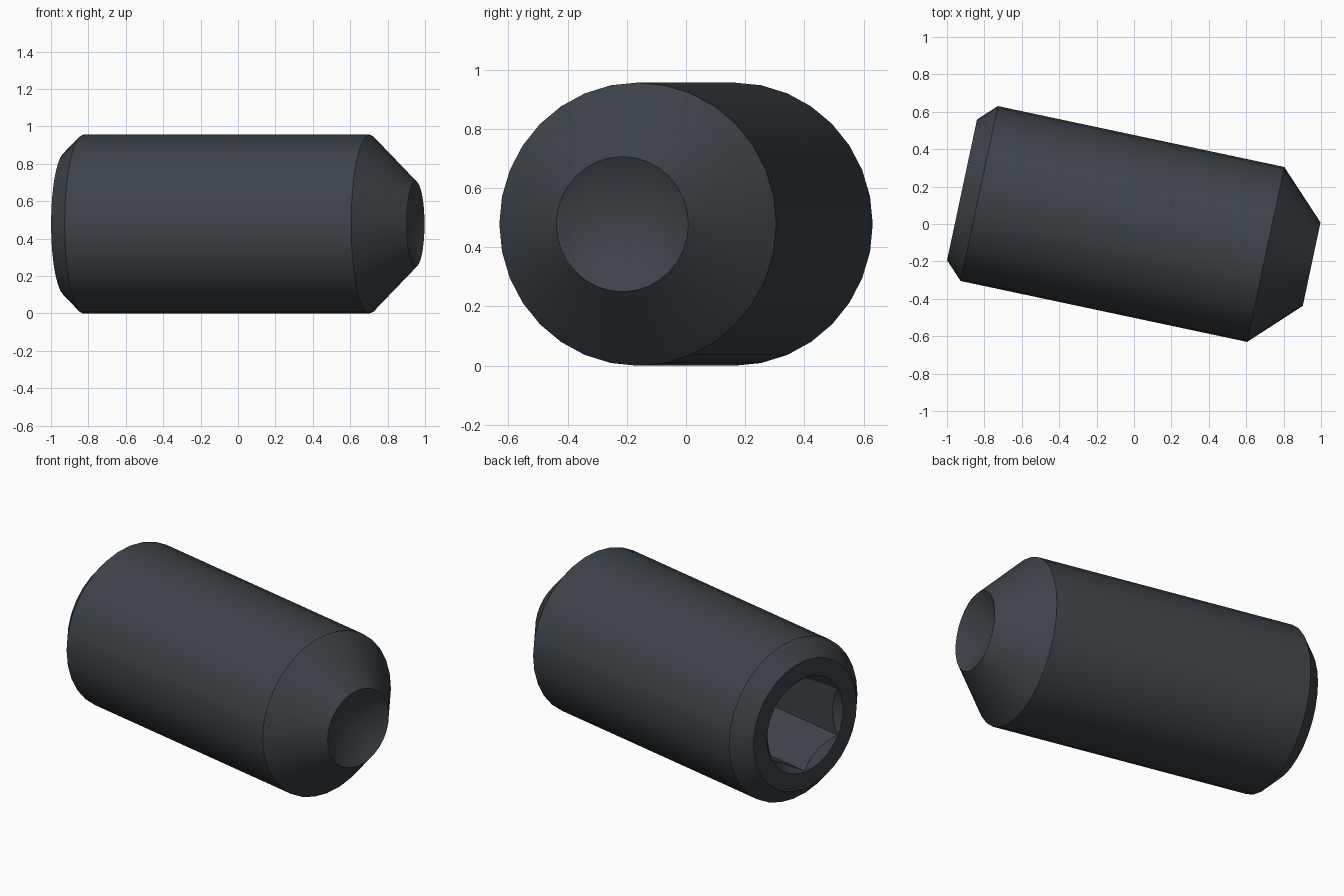
import bpy
import bmesh
from math import radians, tau
from mathutils import Matrix

default_cube = bpy.data.objects.get("Cube")
if default_cube:
    bpy.data.objects.remove(default_cube, do_unlink=True)

steel = bpy.data.materials.new("dark blackened steel")
steel.use_nodes = True
colour = (0.045, 0.056, 0.066, 1)
steel.diffuse_color = colour
steel.node_tree.nodes["Principled BSDF"].inputs["Base Color"].default_value = colour

RADIUS = 0.478
PLACE = Matrix.Translation((0, -0.013, RADIUS)) @ Matrix.Rotation(radians(-12), 4, "Z")


def lathe(name, profile, sides):
    """Turn (position, radius) points around the long axis into a closed solid."""
    bm = bmesh.new()
    verts = [bm.verts.new((s, 0, r)) for s, r in profile]
    edges = [bm.edges.new(pair) for pair in zip(verts, verts[1:])]
    bmesh.ops.spin(bm, geom=verts + edges, cent=(0, 0, 0), axis=(1, 0, 0),
                   angle=tau, steps=sides, use_merge=False)
    bmesh.ops.remove_doubles(bm, verts=bm.verts, dist=0.0005)
    bmesh.ops.holes_fill(bm, edges=bm.edges, sides=0)
    bmesh.ops.recalc_face_normals(bm, faces=bm.faces)
    mesh = bpy.data.meshes.new(name)
    bm.to_mesh(mesh)
    bm.free()
    mesh.materials.append(steel)
    obj = bpy.data.objects.new(name, mesh)
    obj.matrix_world = PLACE
    bpy.context.collection.objects.link(obj)
    return obj


# Body: chamfered rear, straight barrel, tapered nose with a cupped tip
BACK = -0.94
body = lathe("screw_body", [(BACK, 0.385), (-0.846, RADIUS), (0.72, RADIUS),
                            (0.971, 0.228), (0.84, 0)], 32)

# Hexagonal socket, and the countersink that scallops its mouth
socket = lathe("socket_cutter", [(BACK - 0.1, 0.28), (-0.2, 0.28)], 6)
mouth = lathe("mouth_cutter", [(BACK - 0.05, 0.333), (BACK + 0.15, 0.133)], 48)

for cutter in (socket, mouth):
    cutter.hide_render = True
    cut = body.modifiers.new(cutter.name, "BOOLEAN")
    cut.operation = "DIFFERENCE"
    cut.solver = "EXACT"
    cut.object = cutter

# Bake the cuts, then shade smooth with crisp edges
bpy.ops.object.select_all(action="DESELECT")
body.select_set(True)
bpy.context.view_layer.objects.active = body
for cutter in (socket, mouth):
    bpy.ops.object.modifier_apply(modifier=cutter.name)
    bpy.data.objects.remove(cutter, do_unlink=True)
bpy.ops.object.shade_smooth_by_angle(angle=radians(28))
